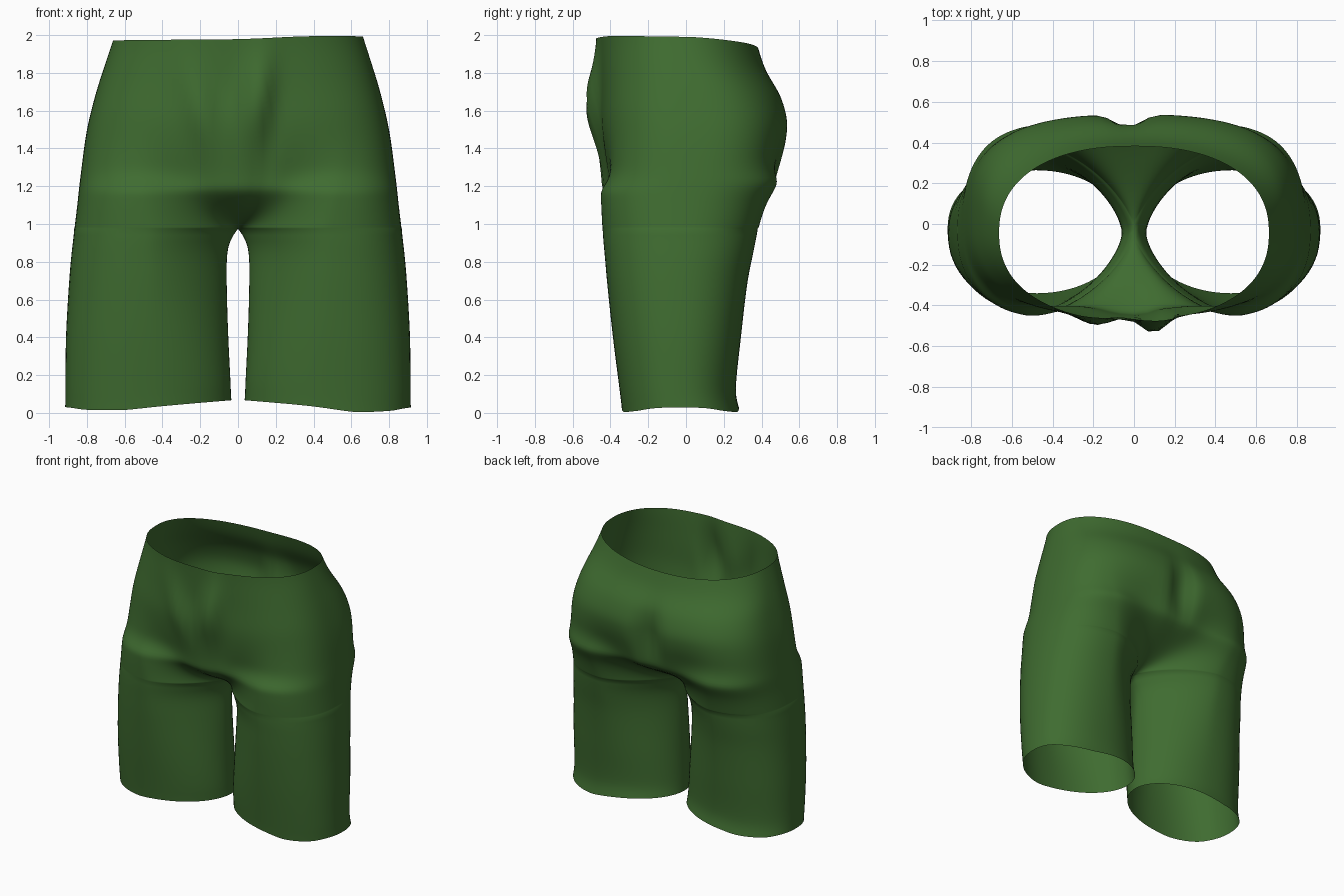
import bpy, bmesh, math

if "Cube" in bpy.data.objects:
    bpy.data.objects.remove(bpy.data.objects["Cube"])

CROTCH, TOP = 0.975, 1.98
COLS = 72          # columns around each half
LEG_ROWS, HIP_ROWS = 28, 48

# height: inner x, outer x, front y, back y
PROFILE = [
    (0.02, 0.035, 0.915, -0.340, 0.280),
    (0.10, 0.037, 0.915, -0.350, 0.263),
    (0.40, 0.050, 0.912, -0.388, 0.292),
    (0.70, 0.058, 0.895, -0.420, 0.328),
    (0.85, 0.055, 0.882, -0.433, 0.358),
    (0.92, 0.038, 0.873, -0.440, 0.372),
    (0.975, 0.00, 0.867, -0.444, 0.384),
    (1.10, 0.00, 0.852, -0.450, 0.425),
    (1.25, 0.00, 0.835, -0.455, 0.500),
    (1.50, 0.00, 0.800, -0.455, 0.542),
    (1.70, 0.00, 0.752, -0.455, 0.505),
    (1.85, 0.00, 0.705, -0.462, 0.425),
    (1.98, 0.00, 0.662, -0.470, 0.382),
]


def sample(z):
    """Smooth interpolation of the profile at one height."""
    p = PROFILE
    i = max(k for k in range(len(p) - 1) if p[k][0] <= z + 1e-6 or k == 0)
    a, b = p[i], p[i + 1]
    h = b[0] - a[0]
    t = (z - a[0]) / h
    before, after = p[max(i - 1, 0)], p[min(i + 2, len(p) - 1)]
    out = []
    for k in range(1, 5):
        m0 = (b[k] - before[k]) / (b[0] - before[0]) * h
        m1 = (after[k] - a[k]) / (after[0] - a[0]) * h
        out.append((2*t**3 - 3*t*t + 1) * a[k] + (t**3 - 2*t*t + t) * m0
                   + (3*t*t - 2*t**3) * b[k] + (t**3 - t*t) * m1)
    if z >= CROTCH - 1e-6:
        out[0] = 0.0
    return out


def smooth(v, lo, hi):
    t = min(1.0, max(0.0, (v - lo) / (hi - lo)))
    return t * t * (3 - 2 * t)


def oval(angle, power):
    c, s = math.cos(angle), math.sin(angle)
    e = 2 / power
    return (math.copysign(abs(c)**e, c) if abs(c) > 1e-9 else 0.0,
            math.copysign(abs(s)**e, s) if abs(s) > 1e-9 else 0.0)


def ring(z):
    """Closed leg loop below the crotch, opening into half a hip loop above."""
    xin, xout, front, back = sample(z)
    cy, ry = (front + back) / 2, (back - front) / 2
    cx, rx = (xin + xout) / 2, (xout - xin) / 2
    slow = smooth(z, 0.70, 1.60)
    inner = 2.0 - 0.5 * smooth(z, 0.1, 0.95)       # inner thigh narrows to an edge
    hip = 2.8 - 0.5 * smooth(z, 1.55, 1.98)
    pts = []
    for i in range(COLS + 1):
        s = 2 * i / COLS - 1
        u = min(1.0, max(0.0, (z - CROTCH) / (0.33 if s < 0 else 0.40)))
        fast = math.sin(math.pi / 2 * u**0.75)
        q = s**4
        w = (1 - q) * slow + q * fast
        lx, ly = oval(s * math.pi, inner if abs(s) > 0.5 else 2.3)
        hx, hy = oval(s * math.pi / 2, hip)
        pts.append([(1 - w) * (cx + rx * lx) + w * xout * hx,
                    (1 - w) * ly + w * hy])
    high = max(p[1] for p in pts)
    low = -min(p[1] for p in pts)
    for p in pts:
        p[1] = cy + ry * p[1] / (high if p[1] > 0 else low)
    return pts


def bump(v, centre, width):
    return math.exp(-((v - centre) / width)**2)


def drape(x, y, z):
    """Fly folds, seat cleft and uneven hem and waist."""
    if y < -0.1:
        k = max(0.0, z - 1.05)
        y -= 0.080 * bump(x, 0.03 + 0.11 * k, 0.085) * bump(z, 1.64, 0.23)
        y -= 0.045 * bump(x, -0.06 - 0.24 * k, 0.09) * bump(z, 1.58, 0.24)
        y += 0.015 * bump(x, 0.10 + 0.16 * k, 0.05) * bump(z, 1.40, 0.30)
    elif y > 0.1:
        y -= 0.080 * bump(x, -0.03, 0.085) * bump(z, 1.46, 0.22)
    low = max(0.0, 1 - z / 0.5)
    z += low * (0.052 * max(0.0, 1 - abs(x) / 0.6) + 0.012 * smooth(abs(x), 0.8, 0.92)
                - (0.016 if x > 0 else 0.006) * bump(abs(x), 0.66, 0.2))
    high = max(0.0, (z - 1.5) / 0.48)
    z += high * (0.011 * math.tanh((x - 0.2) * 5) - 0.04 * max(0.0, y / 0.38)**1.5
                 + 0.006 * max(0.0, -y / 0.4))
    return x, y, z


heights = [0.02 + (CROTCH - 0.02) * i / LEG_ROWS for i in range(LEG_ROWS)]
heights += [CROTCH + (TOP - CROTCH) * (i / HIP_ROWS)**1.5 for i in range(HIP_ROWS + 1)]

# Two mirrored halves welded along the centre seam
bm = bmesh.new()
for side in (1, -1):
    rows = [[bm.verts.new((side * x, y, z)) for x, y in ring(z)] for z in heights]
    for a, b in zip(rows, rows[1:]):
        for i in range(COLS):
            quad = [a[i], a[i + 1], b[i + 1], b[i]]
            bm.faces.new(quad if side > 0 else quad[::-1])
bmesh.ops.remove_doubles(bm, verts=bm.verts, dist=0.0005)

# Relax the cloth, leaving the open hems and waist in place
loose = [v for v in bm.verts if not v.is_boundary]
for _ in range(4):
    bmesh.ops.smooth_vert(bm, verts=loose, factor=0.5,
                          use_axis_x=True, use_axis_y=True, use_axis_z=False)
for v in bm.verts:
    v.co = drape(*v.co)

mesh = bpy.data.meshes.new("shorts")
bm.to_mesh(mesh)
bm.free()
shorts = bpy.data.objects.new("shorts", mesh)
bpy.context.collection.objects.link(shorts)

green = bpy.data.materials.new("green cloth")
green.diffuse_color = (0.05, 0.15, 0.03, 1)
green.use_nodes = True
green.node_tree.nodes["Principled BSDF"].inputs["Base Color"].default_value = green.diffuse_color
mesh.materials.append(green)

# Smooth cloth shading
bpy.context.view_layer.objects.active = shorts
shorts.select_set(True)
bpy.ops.object.shade_smooth_by_angle(angle=math.radians(60))
